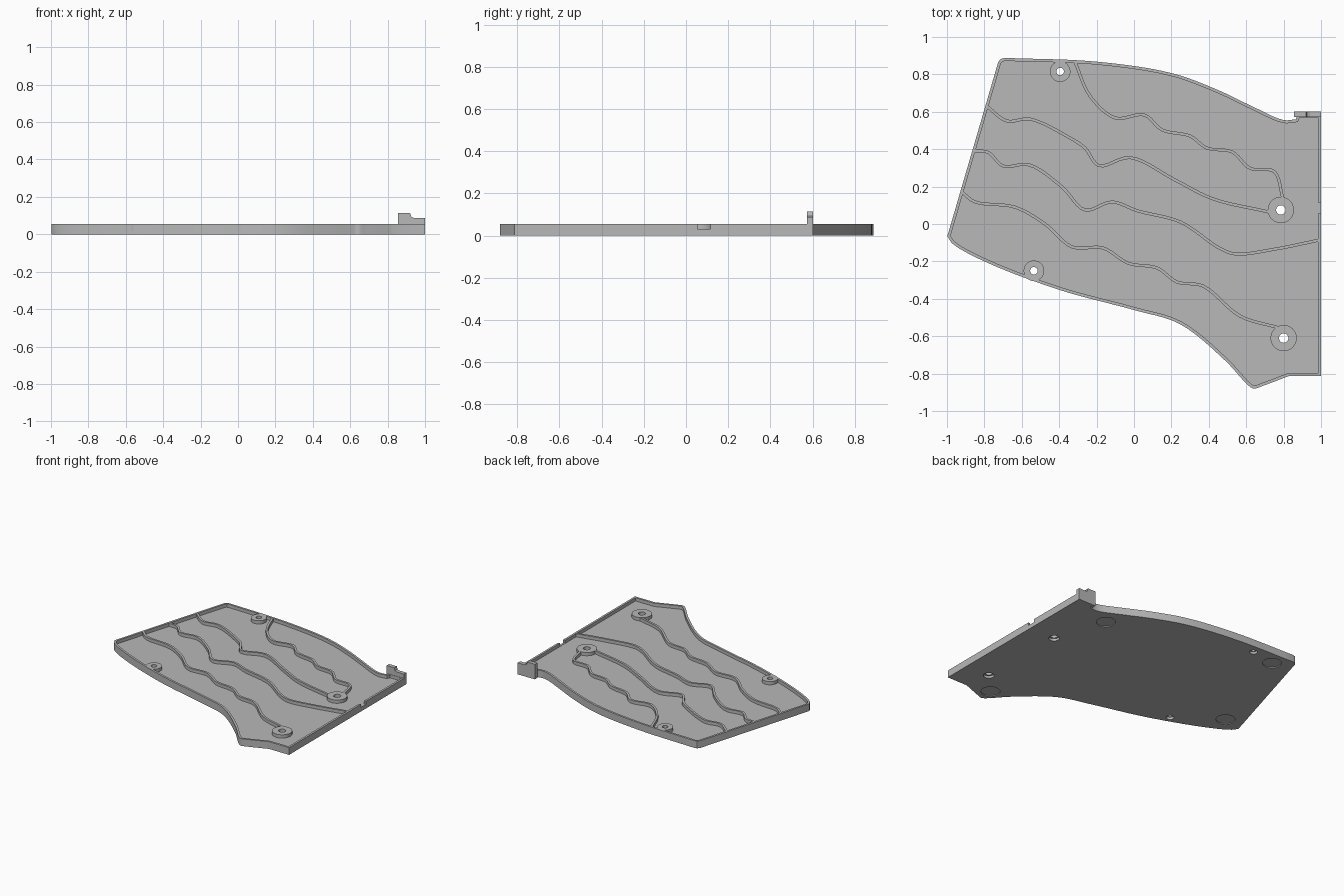
import bpy, bmesh, math
from mathutils import Vector

if "Cube" in bpy.data.objects:
    bpy.data.objects.remove(bpy.data.objects["Cube"])

FLOOR, RIM, WALL = 0.03, 0.055, 0.016
grey = bpy.data.materials.new("plain grey")
grey.diffuse_color = (0.48, 0.48, 0.48, 1)
grey.use_nodes = True
grey.node_tree.nodes["Principled BSDF"].inputs["Base Color"].default_value = grey.diffuse_color


def finish(bm, name):
    bmesh.ops.recalc_face_normals(bm, faces=bm.faces[:])
    me = bpy.data.meshes.new(name)
    bm.to_mesh(me)
    bm.free()
    me.materials.append(grey)
    ob = bpy.data.objects.new(name, me)
    bpy.context.collection.objects.link(ob)
    return ob


def activate(ob):
    bpy.ops.object.select_all(action='DESELECT')
    ob.select_set(True)
    bpy.context.view_layer.objects.active = ob


def smooth(ob):
    activate(ob)
    bpy.ops.object.shade_smooth_by_angle(angle=math.radians(30))


def spline(pts, n=6):
    """Smooth curve through unevenly spaced points."""
    p = [Vector(q) for q in pts]
    p = [2 * p[0] - p[1]] + p + [2 * p[-1] - p[-2]]
    h = [math.sqrt((b - a).length) for a, b in zip(p, p[1:])]
    d = [(b - a) / k for a, b, k in zip(p, p[1:], h)]
    slope = [(d[i - 1] * h[i] + d[i] * h[i - 1]) / (h[i - 1] + h[i]) for i in range(1, len(d))]
    out = []
    for i in range(1, len(p) - 2):
        a, b = slope[i - 1] * h[i], slope[i] * h[i]
        for k in range(n):
            t = k / n
            s = t * t * (3 - 2 * t)
            out.append(p[i] * (1 - s) + p[i + 1] * s
                       + a * t * (1 - t) ** 2 - b * t * t * (1 - t))
    return out + [p[-2]]


def bridge(bm, A, B):
    for i in range(len(A)):
        j = (i + 1) % len(A)
        bm.faces.new((A[i], A[j], B[j], B[i]))


def prism(name, pts, z0, z1):
    bm = bmesh.new()
    lo, hi = [[bm.verts.new((q[0], q[1], z)) for q in pts] for z in (z0, z1)]
    bm.faces.new(lo)
    bm.faces.new(hi)
    bridge(bm, lo, hi)
    return finish(bm, name)


def circle(x, y, r, n=40):
    return [(x + r * math.cos(2 * math.pi * i / n), y + r * math.sin(2 * math.pi * i / n))
            for i in range(n)]


def inset(pts, w):
    """Offset a counter-clockwise outline inwards."""
    out = []
    for i, p in enumerate(pts):
        a = (p - pts[i - 1]).normalized()
        b = (pts[(i + 1) % len(pts)] - p).normalized()
        na, nb = Vector((-a.y, a.x)), Vector((-b.y, b.x))
        out.append(p + (na + nb) * w / max(1 + na.dot(nb), 0.3))
    return out


# Tray outline, counter-clockwise: right side, back edge, front edge
back_edge = spline([(.865, .56), (.8, .556), (.62, .635), (.45, .716), (.2, .807),
                    (-.2, .868), (-.69, .888)])
front_edge = spline([(-.998, -.065), (-.97, -.105), (-.8, -.2), (-.4, -.352), (0, -.46),
                     (.245, -.535), (.487, -.73), (.61, -.862), (.64, -.88), (.69, -.865),
                     (.83, -.812)])
outline = ([Vector((1, -.812)), Vector((1, .585)), Vector((.875, .585))] + back_edge
           + [Vector((-.712, .883)), Vector((-.726, .866))] + front_edge)

# Tray: base plate with a raised rim
bm = bmesh.new()
inner = inset(outline, WALL)
loops = [[bm.verts.new((p.x, p.y, z)) for p in pts]
         for pts, z in ((outline, 0), (outline, RIM), (inner, RIM), (inner, FLOOR))]
bm.faces.new(loops[0])
bm.faces.new(loops[3])
for A, B in zip(loops, loops[1:]):
    bridge(bm, A, B)
tray = finish(bm, "tray")

# Screw bosses: x, y, outer radius, hole radius, underside bore radius
small, large = (.055, .02, .027), (.07, .025, .037)
bosses = [(-.395, .815, *small), (-.535, -.25, *small),
          (.785, .075, *large), (.8, -.61, *large)]
# Shallow round recesses under the base
recesses = [(.654, .476), (-.592, .78), (-.847, -.024), (.648, -.773)]

cutters = [prism("bore_cutter", circle(x, y, b), -.1, .1) for x, y, r, h, b in bosses]
cutters += [prism("recess_cutter", circle(x, y, .066), -.1, .006) for x, y in recesses]
cutters.append(prism("notch_cutter", [(.97, .055), (1.1, .055), (1.1, .115), (.97, .115)],
                     FLOOR + .001, .1))
for c in cutters:
    c.hide_render = True
    activate(tray)
    m = tray.modifiers.new("cut", 'BOOLEAN')
    m.operation, m.solver, m.object = 'DIFFERENCE', 'EXACT', c
    bpy.ops.object.modifier_apply(modifier=m.name)
    bpy.data.objects.remove(c)
smooth(tray)

# Boss rings
for x, y, r, h, b in bosses:
    bm = bmesh.new()
    rings = [[bm.verts.new((px, py, z)) for px, py in circle(x, y, rad)]
             for rad, z in ((r, .018), (r, RIM), (h, RIM), (h, .018))]
    for k in range(4):
        bridge(bm, rings[k], rings[(k + 1) % 4])
    smooth(finish(bm, "screw_boss"))


def ridge(name, pts):
    """Thin upright wall following a wavy path."""
    path = spline(pts)
    left, right = [], []
    for i, p in enumerate(path):
        t = (path[min(i + 1, len(path) - 1)] - path[max(i - 1, 0)]).normalized()
        n = Vector((-t.y, t.x)) * 0.008
        left.append(p + n)
        right.append(p - n)
    smooth(prism(name, left + right[::-1], FLOOR - .005, RIM - .001))


# Wavy ridges across the floor
ridge("upper_ridge", [(-.316, .868), (-.235, .684), (-.1, .567), (.055, .583), (.15, .503),
                      (.3, .47), (.39, .406), (.525, .385), (.62, .298), (.75, .28),
                      (.796, .137)])
ridge("second_ridge", [(-.787, .63), (-.68, .551), (-.556, .561), (-.342, .46), (-.262, .406),
                       (-.187, .312), (-.02, .355), (.22, .235), (.42, .135), (.722, .064)])
ridge("third_ridge", [(-.856, .39), (-.78, .383), (-.7, .31), (-.56, .316), (-.385, .198),
                      (-.262, .075), (-.118, .118), (.02, .07), (.25, .01), (.45, -.125),
                      (.54, -.16), (.75, -.135), (.99, -.086)])
ridge("lower_ridge", [(-.92, .171), (-.85, .118), (-.636, .09), (-.476, 0), (-.33, -.123),
                      (-.166, -.128), (-.03, -.21), (.123, -.235), (.23, -.31), (.37, -.332),
                      (.567, -.492), (.778, -.556)])

# Stepped corner tab: profile in x and z, turned upright
tab = prism("corner_tab", [(.855, 0), (1, 0), (1, .088), (.94, .088), (.926, .094), (.92, .115),
                           (.855, .115)], -.602, -.572)
for v in tab.data.vertices:
    x, up, depth = v.co
    v.co = (x, -depth, up)
